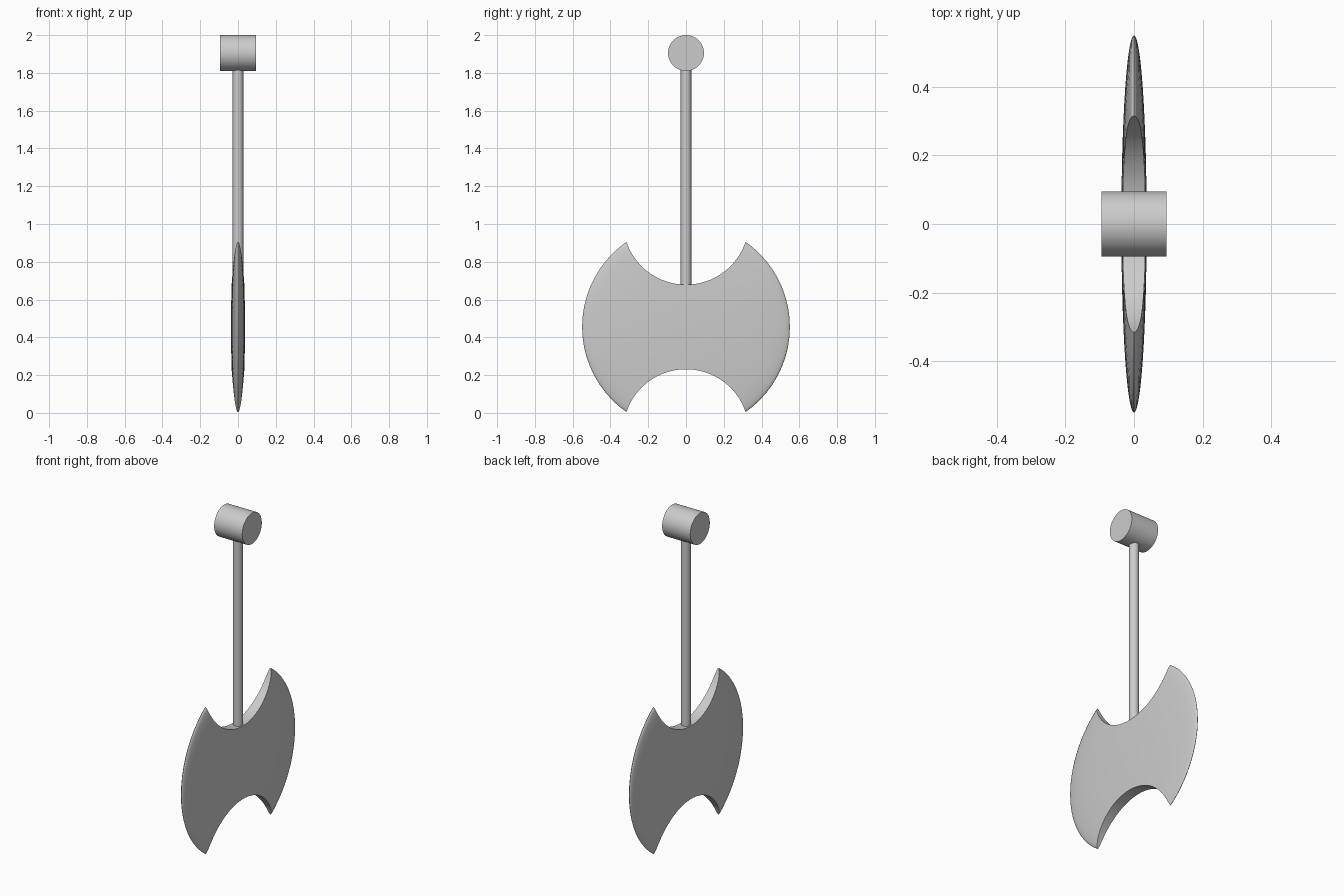
import bpy
from math import pi

if "Cube" in bpy.data.objects:
    bpy.data.objects.remove(bpy.data.objects["Cube"])


def cylinder(name, radius, depth, loc, along_x=False, sides=48):
    bpy.ops.mesh.primitive_cylinder_add(vertices=sides, radius=radius, depth=depth,
                                        location=loc, rotation=(0, pi / 2 if along_x else 0, 0))
    ob = bpy.context.object
    ob.name = name
    bpy.ops.object.shade_smooth_by_angle(angle=0.6)
    return ob


# Blade: thin lens, poles facing along x, radius 0.55 in the yz plane
BLADE_Z = 0.455
bpy.ops.mesh.primitive_uv_sphere_add(segments=64, ring_count=32, radius=0.55)
blade = bpy.context.object
blade.name = "double_blade"
blade.rotation_euler = (0, pi / 2, 0)
bpy.ops.object.transform_apply(rotation=True)
blade.scale = (0.037 / 0.55, 1, 1)
blade.location = (0, 0, BLADE_Z)
bpy.ops.object.transform_apply(location=True, scale=True)

# Round notches above and below leave the four horns
for side in (1, -1):
    cutter = cylinder("notch_cutter", 0.333, 0.5, (0, 0, BLADE_Z + side * 0.557), True, 96)
    cutter.hide_render = True
    mod = blade.modifiers.new("notch", 'BOOLEAN')
    mod.operation = 'DIFFERENCE'
    mod.solver = 'EXACT'
    mod.object = cutter
    bpy.context.view_layer.objects.active = blade
    bpy.ops.object.modifier_apply(modifier=mod.name)
    bpy.data.objects.remove(cutter)

bpy.ops.object.select_all(action='DESELECT')
blade.select_set(True)
bpy.context.view_layer.objects.active = blade
bpy.ops.object.shade_smooth_by_angle(angle=0.7)

# Swinging rod, from inside the blade up into the pivot
cylinder("rod", 0.028, 1.19, (0, 0, 1.245))

# Pivot drum lying along x
cylinder("pivot_drum", 0.095, 0.19, (0, 0, 1.905), True)
